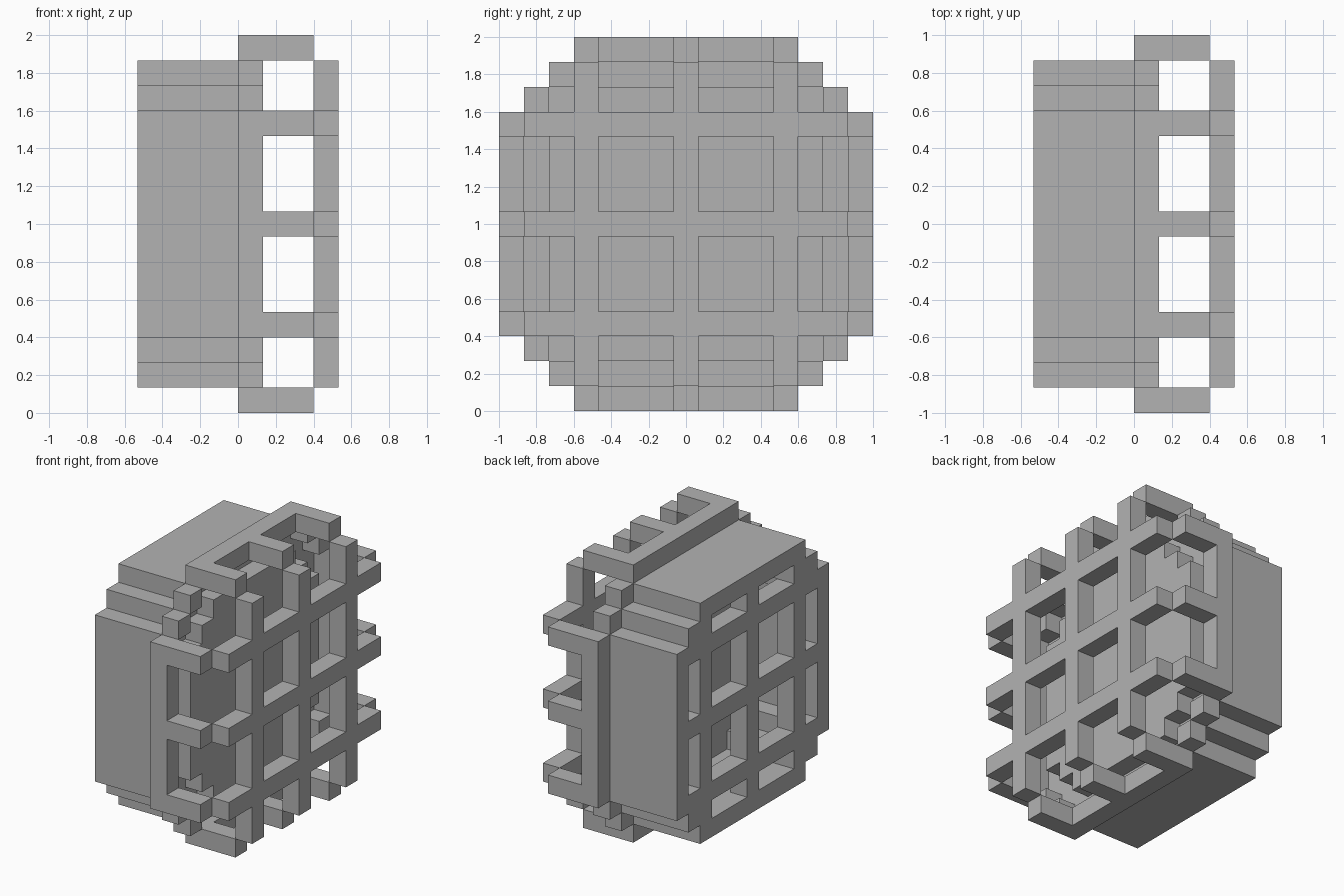
import bpy, bmesh
from mathutils import Matrix, Vector

cube = bpy.data.objects.get("Cube")
if cube:
    bpy.data.objects.remove(cube, do_unlink=True)

U = 2 / 15            # one block
BARS = (-4, 0, 4)     # lattice bar centres, in blocks

grey = bpy.data.materials.new("plain grey")
grey.use_nodes = True
colour = (0.45, 0.45, 0.45, 1)
grey.diffuse_color = colour
grey.node_tree.nodes["Principled BSDF"].inputs["Base Color"].default_value = colour


def finish(name, bm):
    """Scale from blocks to units, lift to the ground and link."""
    bmesh.ops.recalc_face_normals(bm, faces=bm.faces)
    bmesh.ops.scale(bm, vec=(U, U, U), verts=bm.verts)
    bmesh.ops.translate(bm, vec=(0, 0, 1), verts=bm.verts)
    mesh = bpy.data.meshes.new(name)
    bm.to_mesh(mesh)
    bm.free()
    mesh.materials.append(grey)
    obj = bpy.data.objects.new(name, mesh)
    bpy.context.collection.objects.link(obj)


def add_box(bm, x, y, z):
    """Box from three (low, high) ranges."""
    lo, hi = (Vector(p) for p in zip(x, y, z))
    m = Matrix.Translation((lo + hi) / 2) @ Matrix.Diagonal((*(hi - lo), 1))
    bmesh.ops.create_cube(bm, size=1, matrix=m)


def add_prism(bm, points, offset):
    """Extrude a closed outline along an offset."""
    face = bm.faces.new([bm.verts.new(p) for p in points])
    out = bmesh.ops.extrude_face_region(bm, geom=[face], use_keep_orig=True)
    moved = [v for v in out["geom"] if isinstance(v, bmesh.types.BMVert)]
    bmesh.ops.translate(bm, vec=offset, verts=moved)


def stepped(r):
    """Square outline with two steps at each corner, in y and z."""
    corner = [(r, r - 2), (r - 1, r - 2), (r - 1, r - 1), (r - 2, r - 1), (r - 2, r)]
    points = []
    for _ in range(4):
        points += corner
        corner = [(-z, y) for y, z in corner]
    return points


def lattice(name, x, reach):
    """Crossing bars; uprights are split where the level bars pass."""
    bm = bmesh.new()
    for b in BARS:
        r = reach(b)
        side = (b - 0.5, b + 0.5)
        add_box(bm, x, (-r, r), side)
        stops = [-r] + [c + s for c in BARS for s in (-0.5, 0.5)] + [r]
        for low, high in zip(stops[::2], stops[1::2]):
            if high > low:
                add_box(bm, x, side, (low, high))
    finish(name, bm)


# Hollow drum shell
bm = bmesh.new()
loops = [[bm.verts.new((x, y, z)) for y, z in stepped(r)]
         for r, x in ((6.5, -4), (6.5, 0), (5.5, 0), (5.5, -4))]
for a, b in zip(loops, loops[1:] + loops[:1]):
    for i in range(len(a)):
        j = (i + 1) % len(a)
        bm.faces.new((a[i], a[j], b[j], b[i]))
finish("drum_shell", bm)

# Plate that closes the drum
bm = bmesh.new()
add_prism(bm, [(0, y, z) for y, z in stepped(5.5)], (1, 0, 0))
finish("drum_plate", bm)

# Lattices at both ends
lattice("drum_lattice", (-4, -3), lambda b: 4.5 if b else 5.5)
lattice("cage_lattice", (3, 4), lambda b: 6.5)

# Three-pronged combs on the four sides
comb = [(-4.5, 0), (4.5, 0), (4.5, 3), (3.5, 3), (3.5, 1), (0.5, 1),
        (0.5, 3), (-0.5, 3), (-0.5, 1), (-3.5, 1), (-3.5, 3), (-4.5, 3)]
for i, side in enumerate(("top", "front", "bottom", "back")):
    bm = bmesh.new()
    add_prism(bm, [(x, t, 6.5) for t, x in comb], (0, 0, 1))
    bmesh.ops.rotate(bm, verts=bm.verts,
                     matrix=Matrix.Rotation(i * 1.5707963, 3, "X"))
    finish(side + "_comb", bm)

# Corner blocks that step between the combs
bm = bmesh.new()
for sy in (-1, 1):
    for sz in (-1, 1):
        for a, b in ((5, 6), (6, 5)):
            add_box(bm, (0, 1), (sy * a - 0.5, sy * a + 0.5),
                    (sz * b - 0.5, sz * b + 0.5))
finish("corner_blocks", bm)
